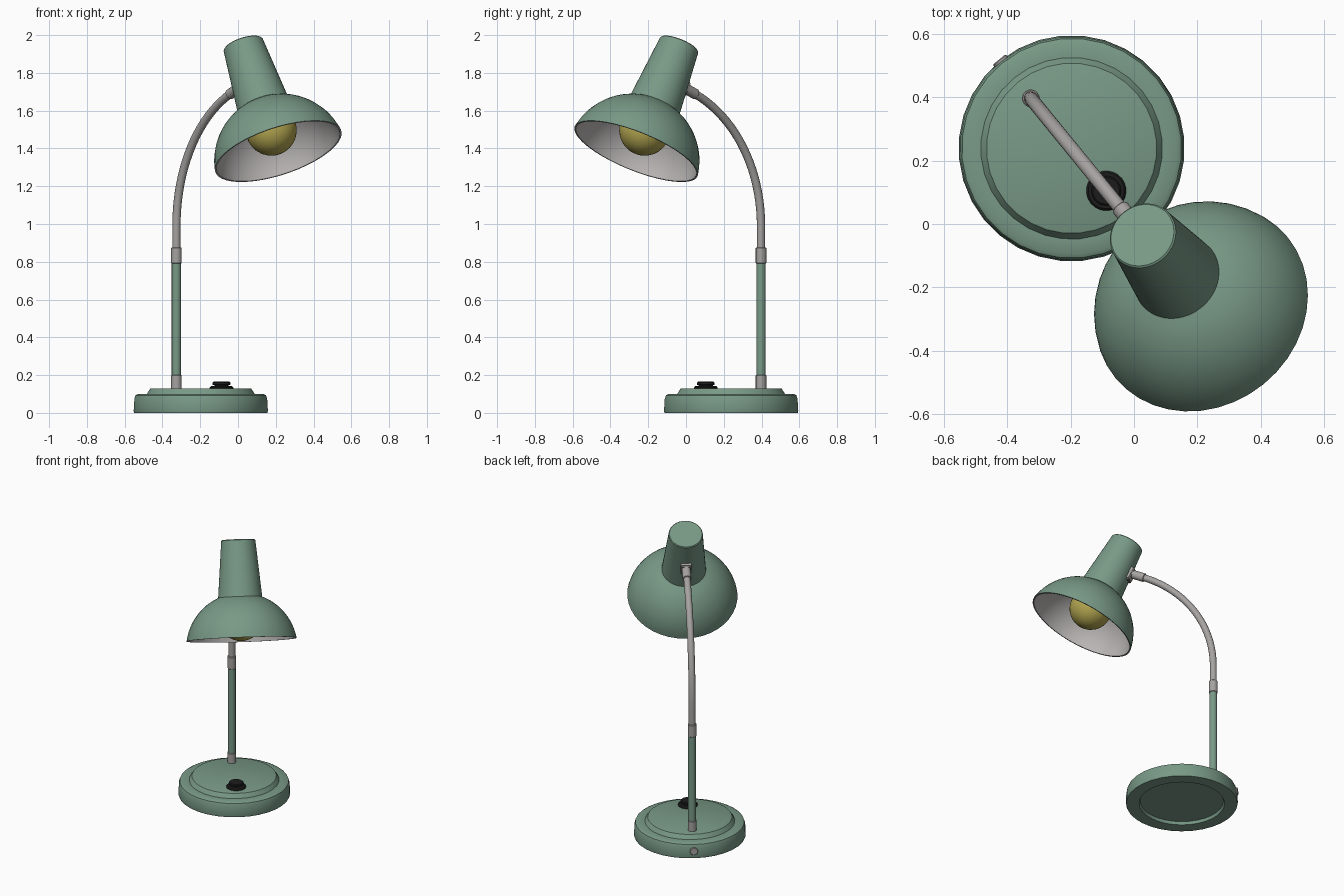
import bpy, bmesh, math
from mathutils import Matrix, Vector

if "Cube" in bpy.data.objects:
    bpy.data.objects.remove(bpy.data.objects["Cube"])


def material(name, rgb):
    m = bpy.data.materials.new(name)
    m.diffuse_color = (*rgb, 1)
    m.use_nodes = True
    m.node_tree.nodes["Principled BSDF"].inputs["Base Color"].default_value = m.diffuse_color
    return m


GREEN = material("sage_green", (0.19, 0.32, 0.24))
METAL = material("grey_metal", (0.38, 0.365, 0.355))
INNER = material("pale_grey_lining", (0.50, 0.48, 0.475))
YELLOW = material("bulb_yellow", (0.45, 0.38, 0.08))
BLACK = material("switch_black", (0.012, 0.012, 0.012))

# Lamp frame: local x runs from the pole towards the head, origin at base centre
LAMP = Matrix.Translation((-0.197, 0.239, 0)) @ Matrix.Rotation(math.atan2(-0.775, 0.632), 4, 'Z')


def finish(name, bm, mats, angle=30):
    bmesh.ops.recalc_face_normals(bm, faces=bm.faces)
    me = bpy.data.meshes.new(name)
    bm.to_mesh(me)
    bm.free()
    for m in mats:
        me.materials.append(m)
    ob = bpy.data.objects.new(name, me)
    bpy.context.collection.objects.link(ob)
    bpy.ops.object.select_all(action='DESELECT')
    ob.select_set(True)
    bpy.context.view_layer.objects.active = ob
    bpy.ops.object.shade_smooth_by_angle(angle=math.radians(angle))
    return ob


def lathe(name, profile, mats, frame=Matrix(), segs=32, split=None):
    """Spin (radius, height) points round z; segments from `split` on use material 1."""
    bm = bmesh.new()
    mat = LAMP @ frame
    rings = []
    for r, z in profile:
        if r < 1e-6:
            rings.append([bm.verts.new(mat @ Vector((0, 0, z)))] * segs)
        else:
            rings.append([bm.verts.new(mat @ Vector((r * math.cos(a), r * math.sin(a), z)))
                          for a in (2 * math.pi * i / segs for i in range(segs))])
    for k in range(len(rings) - 1):
        a, b = rings[k], rings[k + 1]
        for i in range(segs):
            j = (i + 1) % segs
            corners = list(dict.fromkeys((a[i], a[j], b[j], b[i])))
            f = bm.faces.new(corners)
            f.material_index = 1 if split is not None and k >= split else 0
    return finish(name, bm, mats)


def rod(r, z0, z1, bevel=0.003):
    return [(0, z0), (r - bevel, z0), (r, z0 + bevel), (r, z1 - bevel), (r - bevel, z1), (0, z1)]


def along(p, angle):
    """Frame at (u, z) whose z axis leans forward by angle in the lamp plane."""
    return Matrix.Translation((p[0], 0, p[1])) @ Matrix.Rotation(angle, 4, 'Y')


# Base with stepped top and recessed underside
lathe("base", [(0, 0.02), (0.265, 0.02), (0.272, 0), (0.354, 0), (0.357, 0.01), (0.353, 0.075),
               (0.347, 0.093), (0.334, 0.1), (0.287, 0.1), (0.282, 0.108), (0.269, 0.128),
               (0.264, 0.13), (0, 0.13)], [GREEN])

# Cable outlet at the back of the base
lathe("cable_outlet", rod(0.026, 0, 0.03), [METAL], along((-0.332, 0.05), -math.pi / 2), 16)

# Push switch
lathe("switch", [(0, 0.125), (0.063, 0.125), (0.063, 0.134), (0.057, 0.141), (0.038, 0.143), (0.038, 0.147),
                 (0.047, 0.149), (0.047, 0.160), (0.042, 0.165), (0, 0.165)],
      [BLACK], Matrix.Translation((0.173, 0, 0)), 24)

# Straight pole with ferrules
PU = -0.204
lathe("pole_foot", rod(0.028, 0.12, 0.2), [METAL], along((PU, 0), 0), 16)
lathe("pole", rod(0.025, 0.19, 0.8), [GREEN], along((PU, 0), 0), 16)
lathe("neck_lower_ferrule", rod(0.028, 0.79, 0.875), [METAL], along((PU, 0), 0), 16)

# Gooseneck: straight start then a circular arc swept with a round section
R, Z0, T = 0.765, 0.991, math.radians(66)
path = [(PU, 0.86, 0)]
path += [(PU + R * (1 - math.cos(T * i / 20)), Z0 + R * math.sin(T * i / 20), T * i / 20) for i in range(21)]
bm = bmesh.new()
rings = []
for u, z, t in path:
    m = LAMP @ along((u, z), t)
    rings.append([bm.verts.new(m @ Vector((0.022 * math.cos(a), 0.022 * math.sin(a), 0)))
                  for a in (math.pi * i / 8 for i in range(16))])
for a, b in zip(rings, rings[1:]):
    for i in range(16):
        bm.faces.new((a[i], a[i - 1], b[i - 1], b[i]))
bm.faces.new(rings[0])
bm.faces.new(rings[-1])
finish("gooseneck", bm, [METAL])

# Upper ferrule and mounting plate behind the head
end = path[-1]
lathe("neck_upper_ferrule", rod(0.028, -0.01, 0.09), [METAL], along(end[:2], T), 16)

TILT = math.radians(27.6)
HEAD = along((0.649, 1.385), -TILT)
bm = bmesh.new()
bmesh.ops.create_cube(bm, size=1, matrix=LAMP @ HEAD @ Matrix.Translation((-0.118, 0, 0.44))
                      @ Matrix.Diagonal((0.05, 0.07, 0.09, 1)))
bmesh.ops.bevel(bm, geom=bm.edges[:], offset=0.006, segments=2, affect='EDGES')
finish("mounting_plate", bm, [METAL])


def dome(radius, z_end, n=12):
    """Spherical cap from the rim (height 0) up to z_end."""
    c = -0.057
    a0, a1 = math.asin(-c / radius), math.asin((z_end - c) / radius)
    return [(radius * math.cos(a0 + (a1 - a0) * i / n), c + radius * math.sin(a0 + (a1 - a0) * i / n))
            for i in range(n + 1)]


# Shade: outer cap and tapered housing, lined inside
outer = [(0, 0.637), (0.104, 0.637), (0.109, 0.632)] + dome(0.356, 0.27)[::-1]
inner = dome(0.347, 0.266) + [(0, 0.266)]
lathe("shade", outer + inner, [GREEN, INNER], HEAD, 40, split=len(outer) - 1)

# Round bulb
bm = bmesh.new()
bmesh.ops.create_uvsphere(bm, u_segments=32, v_segments=16, radius=0.135,
                          matrix=LAMP @ HEAD @ Matrix.Translation((0, 0, 0.126)))
finish("bulb", bm, [YELLOW])
